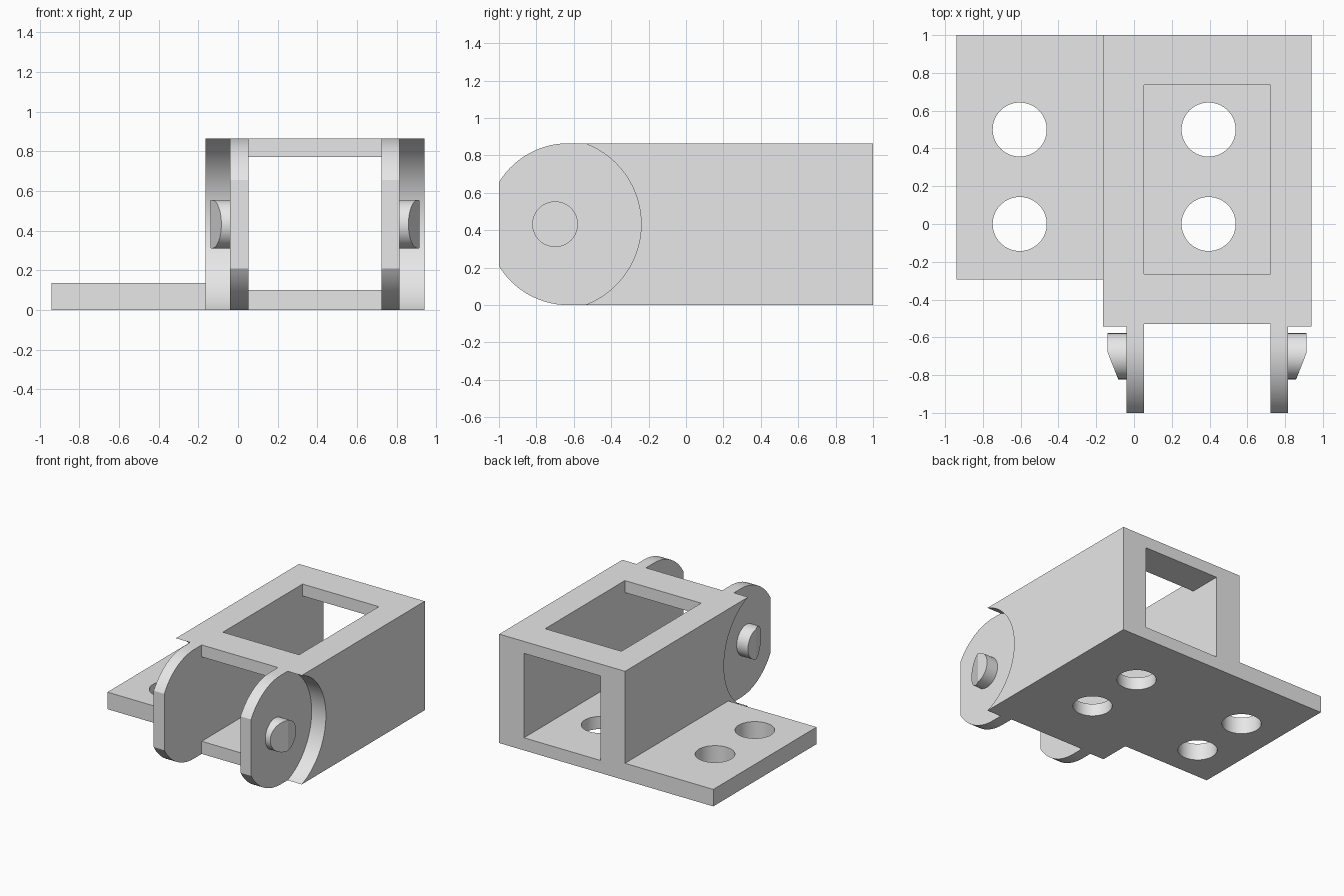
import bpy, bmesh
from math import radians, cos, sin, acos, pi
from mathutils import Vector

default = bpy.data.objects.get("Cube")
if default:
    bpy.data.objects.remove(default, do_unlink=True)

HEIGHT = 0.865
MID_Z = HEIGHT / 2
LEFT_X, RIGHT_X = 0.94, -0.165        # outer faces of the box
MID_X = (LEFT_X + RIGHT_X) / 2
LUG_OUT, LUG_IN = 0.4275, 0.335       # lug faces, measured from MID_X
PIVOT_Y = -0.70

grey = bpy.data.materials.new("light_grey")
grey.use_nodes = True
grey.diffuse_color = (0.8, 0.8, 0.8, 1)
grey.node_tree.nodes["Principled BSDF"].inputs["Base Color"].default_value = (0.8, 0.8, 0.8, 1)


def make_object(name, bm):
    bmesh.ops.recalc_face_normals(bm, faces=bm.faces)
    mesh = bpy.data.meshes.new(name)
    bm.to_mesh(mesh)
    bm.free()
    mesh.materials.append(grey)
    obj = bpy.data.objects.new(name, mesh)
    bpy.context.collection.objects.link(obj)
    return obj


def prism(points, axis, start, end):
    """Extrude a 2D outline along x (points are y, z) or z (points are x, y)."""
    bm = bmesh.new()
    place = (lambda a, b: (start, a, b)) if axis == "x" else (lambda a, b: (a, b, start))
    face = bm.faces.new([bm.verts.new(place(a, b)) for a, b in points])
    grown = bmesh.ops.extrude_face_region(bm, geom=[face])["geom"]
    verts = [v for v in grown if isinstance(v, bmesh.types.BMVert)]
    step = end - start
    bmesh.ops.translate(bm, verts=verts, vec=(step, 0, 0) if axis == "x" else (0, 0, step))
    return bm


def box(name, x, y, z):
    outline = [(x[0], y[0]), (x[1], y[0]), (x[1], y[1]), (x[0], y[1])]
    return make_object(name, prism(outline, "z", *z))


def arc(cx, cy, r, a0, a1, steps):
    return [(cx + r * cos(a0 + (a1 - a0) * i / steps),
             cy + r * sin(a0 + (a1 - a0) * i / steps)) for i in range(steps + 1)]


def circle(cx, cy, r, steps=64):
    return arc(cx, cy, r, 0, 2 * pi, steps)[:-1]


def combine(target, tool, operation):
    """Apply a boolean and discard the tool."""
    mod = target.modifiers.new("boolean", "BOOLEAN")
    mod.operation, mod.solver, mod.object = operation, "EXACT", tool
    bpy.context.view_layer.objects.active = target
    bpy.ops.object.modifier_apply(modifier=mod.name)
    bpy.data.objects.remove(tool, do_unlink=True)


# Body: side outline with a rounded, flat-tipped nose
nose_y = -0.63
trim = acos((nose_y + 1) / MID_Z)
outline = [(1, 0), (1, HEIGHT)]
outline += arc(nose_y, MID_Z, MID_Z, pi / 2, pi - trim, 14)
outline += arc(nose_y, MID_Z, MID_Z, pi + trim, 3 * pi / 2, 14)
body = make_object("hinge_body", prism(outline, "x", RIGHT_X, LEFT_X))

# Side mounting flange
combine(body, box("flange", (-0.94, -0.06), (-0.295, 1), (0, 0.135)), "UNION")

# Tunnel, front notch between the lugs, roof window
inner = (MID_X - LUG_IN, MID_X + LUG_IN)
combine(body, box("tunnel", inner, (-1.2, 1.2), (0.10, 0.77)), "DIFFERENCE")
combine(body, box("notch", inner, (-1.2, -0.53), (-0.2, 1.1)), "DIFFERENCE")
combine(body, box("window", inner, (-0.265, 0.735), (0.5, 1.1)), "DIFFERENCE")

# Round recesses that thin the outer walls down to the lugs
reach = acos(0.155 / 0.46)
recess = [(-1.2, -0.1), (PIVOT_Y + 0.155, -0.1)]
recess += arc(PIVOT_Y, MID_Z, 0.46, -reach, reach, 48)
recess += [(PIVOT_Y + 0.155, 1.0), (-1.2, 1.0)]
for side in (-1, 1):
    cutter = prism(recess, "x", MID_X + side * LUG_OUT, MID_X + side * 0.6)
    combine(body, make_object("recess", cutter), "DIFFERENCE")

# Bolt holes through flange and floor
for x in (-0.605, 0.395):
    for y in (0, 0.5):
        cutter = make_object("bolt_hole", prism(circle(x, y, 0.143), "z", -0.1, 0.3))
        combine(body, cutter, "DIFFERENCE")

# Pivot pins with a chamfered front
parts = [body]
for side, label in ((-1, "right"), (1, "left")):
    bm = prism(circle(PIVOT_Y, MID_Z, 0.122), "x", MID_X + side * 0.42, MID_X + side * 0.527)
    cut = bmesh.ops.bisect_plane(
        bm, geom=bm.verts[:] + bm.edges[:] + bm.faces[:], clear_outer=True,
        plane_co=(MID_X + side * 0.527, -0.68, 0),
        plane_no=Vector((side * 0.14, -0.055, 0)).normalized())
    rim = [e for e in cut["geom_cut"] if isinstance(e, bmesh.types.BMEdge)]
    open_rim = [e for e in bm.edges if e.is_boundary] or rim
    bmesh.ops.holes_fill(bm, edges=open_rim, sides=0)
    parts.append(make_object(label + "_pivot_pin", bm))

# Smooth the curved walls, keep the edges crisp
bpy.ops.object.select_all(action="DESELECT")
for obj in parts:
    obj.select_set(True)
bpy.context.view_layer.objects.active = body
bpy.ops.object.shade_smooth_by_angle(angle=radians(15))
